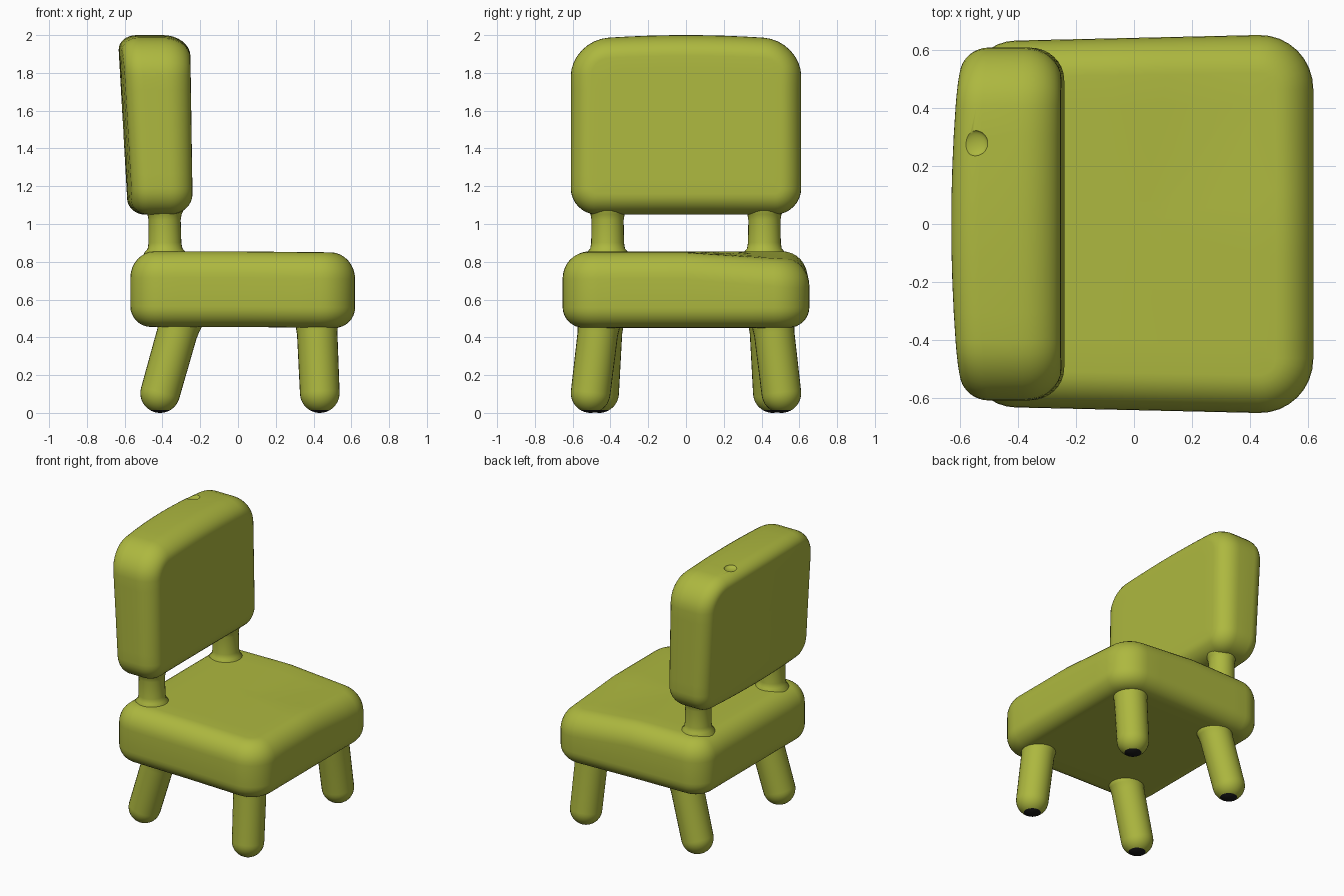
import bpy, bmesh, math
from mathutils import Vector

cube = bpy.data.objects.get("Cube")
if cube:
    bpy.data.objects.remove(cube, do_unlink=True)


def material(name, rgb):
    m = bpy.data.materials.new(name)
    m.use_nodes = True
    m.diffuse_color = (*rgb, 1)
    bsdf = m.node_tree.nodes["Principled BSDF"]
    bsdf.inputs["Base Color"].default_value = (*rgb, 1)
    bsdf.inputs["Roughness"].default_value = 0.6
    return m


GREEN = material("olive green", (0.42, 0.48, 0.05))
BLACK = material("foot black", (0.01, 0.01, 0.01))


def finish(bm, name):
    bmesh.ops.recalc_face_normals(bm, faces=bm.faces)
    mesh = bpy.data.meshes.new(name)
    bm.to_mesh(mesh)
    bm.free()
    mesh.materials.append(GREEN)
    mesh.materials.append(BLACK)
    mesh.shade_smooth()
    obj = bpy.data.objects.new(name, mesh)
    bpy.context.collection.objects.link(obj)
    return obj


def loft(rings):
    """Skin a list of equal closed rings and cap both ends."""
    bm = bmesh.new()
    loops = [[bm.verts.new(p) for p in ring] for ring in rings]
    for a, b in zip(loops, loops[1:]):
        for i in range(len(a)):
            j = (i + 1) % len(a)
            bm.faces.new((a[i], a[j], b[j], b[i]))
    bm.faces.new(loops[0])
    bm.faces.new(loops[-1])
    return bm


def outline(u0, u1, v0, v1, radii, inset):
    """Rounded rectangle, counter-clockwise from the low corner, sides divided."""
    corners = [(u0, v0, 1, 1), (u1, v0, -1, 1), (u1, v1, -1, -1), (u0, v1, 1, -1)]
    arcs = []
    for k, (u, v, su, sv) in enumerate(corners):
        r = radii[k]
        arcs.append([Vector((u + su * r, v + sv * r)) + (r - inset) * Vector(
            (math.cos(a), math.sin(a)))
            for a in (math.pi * (1 + k / 2 + s / 16) for s in range(9))])
    pts = []
    for k, arc in enumerate(arcs):
        nxt = arcs[(k + 1) % 4][0]
        pts += arc + [arc[-1].lerp(nxt, s / 8) for s in range(1, 8)]
    return pts


def slab(name, rect, radii, d0, d1, low, high, place):
    """Cushion between depths d0 and d1; low and high are (depth, inset) rims."""
    steps = [k * math.pi / 16 for k in range(9)]
    rims = [(d0 + low[0] * (1 - math.sin(a)), low[1] * (1 - math.cos(a)))
            for a in reversed(steps)]
    rims += [(d1 - high[0] * (1 - math.sin(a)), high[1] * (1 - math.cos(a)))
             for a in steps]
    flat = [(d, outline(*rect, radii, i)) for d, i in rims]
    mid = Vector(((rect[0] + rect[1]) / 2, (rect[2] + rect[3]) / 2))

    def inner(d, pts):
        return [(d, [mid.lerp(p, s) for p in pts]) for s in (0.8, 0.5, 0.15)]

    flat = inner(*flat[0])[::-1] + flat + inner(*flat[-1])
    return finish(loft([[place(p.x, p.y, d) for p in pts] for d, pts in flat]), name)


def rod(name, top, bottom, profile, foot=False):
    """Round bar from top to bottom; profile is (distance down the axis, radius)."""
    top, bottom = Vector(top), Vector(bottom)
    axis = (bottom - top).normalized()
    side = axis.cross(Vector((0, 1, 0))).normalized()
    other = axis.cross(side)
    angles = [k * math.tau / 28 for k in range(28)]
    bm = loft([[top + axis * d + (side * math.cos(a) + other * math.sin(a)) * r
                for a in angles] for d, r in profile])
    if foot:
        bmesh.ops.bisect_plane(bm, geom=bm.verts[:] + bm.edges[:] + bm.faces[:],
                               plane_co=(0, 0, 0.016), plane_no=(0, 0, 1))
        for f in bm.faces:
            f.material_index = int(f.calc_center_median().z < 0.016)
    return finish(bm, name)


# Seat cushion: narrower at the back, sagging at one front corner
def seat_place(x, y, z):
    wide = 0.99 + 0.035 * x
    sag = 0.05 * max(0, x / 0.6) * max(0, y / 0.6) if z > 0.7 else 0
    return (x, y * wide, z - sag - 0.01 * max(0, x))


slab("seat", (-0.57, 0.62, -0.65, 0.65), (0.16, 0.19, 0.19, 0.16), 0.455, 0.855,
     (0.11, 0.11), (0.14, 0.13), seat_place)


# Backrest: leans back, with a bowed rear face and a crowned top
def back_place(y, z, x):
    rear = (-0.24 - x) / 0.37
    lean = -(z - 1.1) * (0.015 + 0.045 * rear)
    bow = 0.035 * rear * (y / 0.6) ** 2
    crown = 0.02 * (y / 0.5) ** 2 * max(0, (z - 1.5) / 0.5)
    return (x + lean + bow, y, z - crown)


backrest = slab("backrest", (-0.61, 0.61, 1.05, 2.0), (0.14, 0.14, 0.2, 0.2),
                -0.585, -0.24, (0.09, 0.08), (0.13, 0.11), back_place)

# Small dimple in the top of the backrest
bm = bmesh.new()
bmesh.ops.create_icosphere(bm, subdivisions=3, radius=0.045)
cutter = finish(bm, "dimple_cutter")
cutter.location = (-0.55, 0.28, 1.995)
cutter.scale.z = 0.4
cutter.hide_render = True
mod = backrest.modifiers.new("dimple", "BOOLEAN")
mod.operation = "DIFFERENCE"
mod.object = cutter
bpy.context.view_layer.objects.active = backrest
backrest.select_set(True)
bpy.ops.object.modifier_apply(modifier=mod.name)
bpy.ops.object.shade_smooth_by_angle(angle=math.radians(40))
bpy.data.objects.remove(cutter, do_unlink=True)

# Posts and legs, one of each per side
R = 0.105
for side, s in (("left", 1), ("right", -1)):
    rod(side + "_post", (-0.39, s * 0.415, 1.15), (-0.385, s * 0.415, 0.75),
        [(0, 0.11), (0.08, 0.1), (0.1, 0.09), (0.13, 0.085), (0.25, 0.087),
         (0.28, 0.092), (0.3, 0.11), (0.4, 0.12)])
    for end, top, bottom in (
            ("front", (0.415, s * 0.455, 0.52), (0.433, s * 0.505, R)),
            ("rear", (-0.295, s * 0.44, 0.52), (-0.412, s * 0.46, R))):
        length = (Vector(top) - Vector(bottom)).length
        cap = [(length + R * math.sin(a), R * math.cos(a))
               for a in (k * math.pi / 20.5 for k in range(11))]
        rod(f"{end}_{side}_leg", top, bottom,
            [(0, 0.125), (0.06, 0.112), (0.1, 0.107)] + cap, foot=True)
